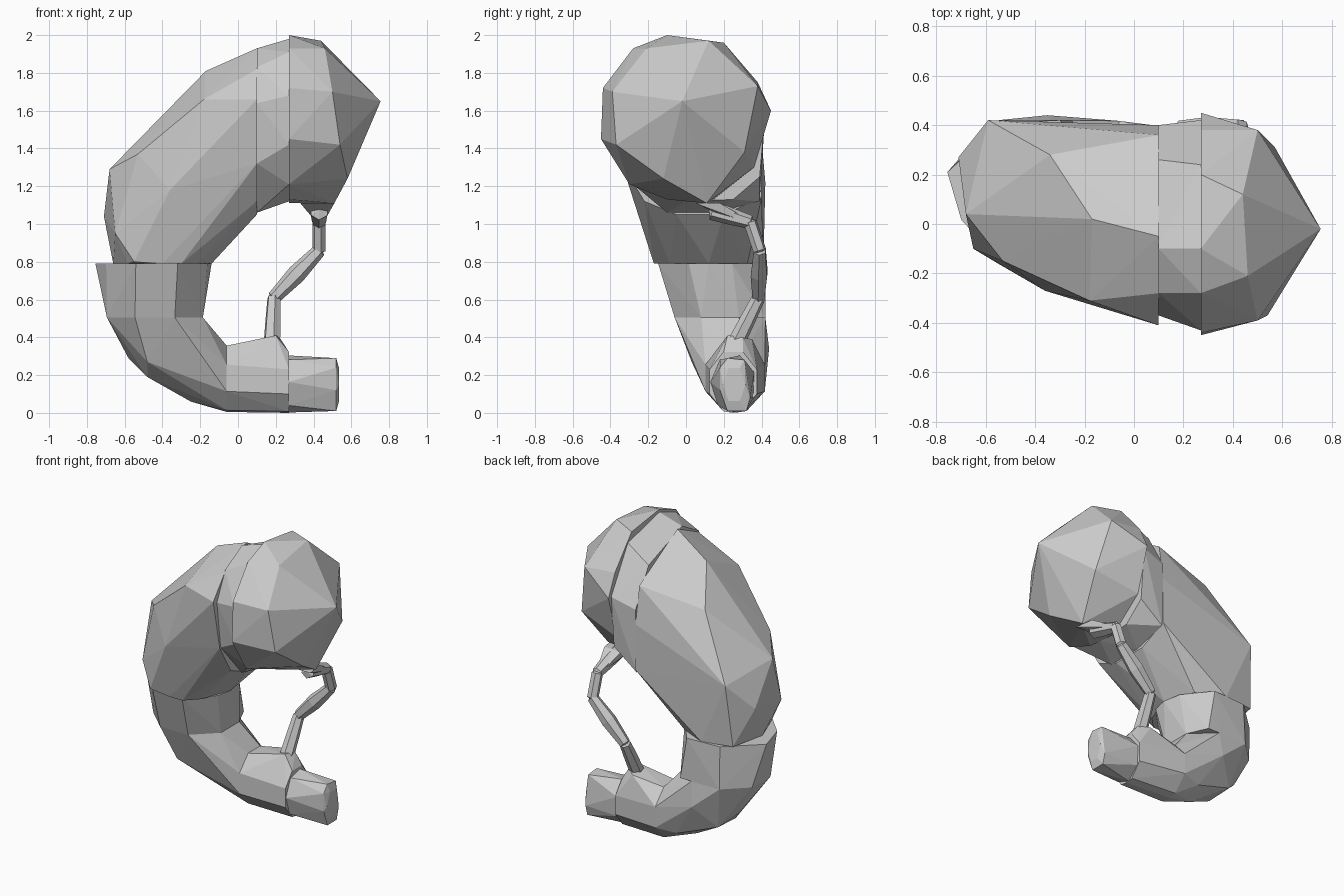
import bpy, bmesh
from math import sin, cos, pi
from mathutils import Vector


def ring_x(x, y, z, ry, rz, n=8, turn=0.0):
    """Polygon in a plane of constant x."""
    return [(x, y + ry * cos(2 * pi * i / n + turn), z + rz * sin(2 * pi * i / n + turn)) for i in range(n)]


def ring_z(z, x, y, rx, ry, n=8, turn=0.0):
    """Polygon in a plane of constant z."""
    return [(x + rx * cos(2 * pi * i / n + turn), y + ry * sin(2 * pi * i / n + turn), z) for i in range(n)]


def section_x(x, *yz):
    """Free cross-section in a plane of constant x."""
    return [(x, y, z) for y, z in yz]


def hull(name, points):
    """Faceted convex solid around the points."""
    bm = bmesh.new()
    for p in points:
        bm.verts.new(p)
    bmesh.ops.convex_hull(bm, input=bm.verts[:])
    loose = [v for v in bm.verts if not v.link_faces]
    bmesh.ops.delete(bm, geom=loose, context='VERTS')
    bmesh.ops.recalc_face_normals(bm, faces=bm.faces[:])
    mesh = bpy.data.meshes.new(name)
    bm.to_mesh(mesh)
    bm.free()
    obj = bpy.data.objects.new(name, mesh)
    bpy.context.collection.objects.link(obj)
    return obj


T = pi / 8

# Rounded dome at the upper right
hull("upper_dome",
     section_x(0.27, (-0.45, 1.45), (-0.44, 1.72), (-0.28, 1.93), (-0.1, 2.0), (0.2, 1.96),
               (0.38, 1.75), (0.45, 1.6), (0.36, 1.3), (0.12, 1.11), (-0.1, 1.13), (-0.30, 1.21))
     + [(0.755, -0.02, 1.65), (0.51, 0.11, 1.11), (0.44, 0.12, 1.97), (0.46, -0.21, 1.93),
        (0.54, -0.37, 1.42), (0.50, -0.39, 1.70), (0.57, 0.31, 1.38), (0.50, 0.38, 1.73),
        (0.58, -0.12, 1.24)])

# Narrow band joining the dome and the body
hull("upper_band",
     section_x(0.10, (-0.37, 1.64), (-0.33, 1.32), (-0.1, 1.06), (0.15, 1.06), (0.39, 1.12),
               (0.40, 1.55), (0.26, 1.80), (-0.1, 1.93), (-0.28, 1.83))
     + section_x(0.27, (-0.43, 1.68), (-0.41, 1.42), (-0.28, 1.21), (0.0, 1.12), (0.25, 1.13),
                 (0.39, 1.25), (0.42, 1.60), (0.24, 1.90), (-0.1, 1.98), (-0.28, 1.91)))

# Large tapering body
hull("main_body",
     section_x(0.10, (-0.41, 1.66), (-0.34, 1.32), (-0.22, 1.12), (-0.05, 1.05), (0.20, 1.05),
               (0.40, 1.14), (0.40, 1.45), (0.36, 1.70), (-0.05, 1.93), (-0.28, 1.82))
     + ring_z(0.79, -0.40, 0.12, 0.26, 0.29, 8)
     + [(-0.17, 0.02, 1.81), (-0.34, 0.28, 1.62), (-0.18, -0.31, 1.66), (-0.53, -0.15, 1.37),
        (-0.36, -0.27, 1.18), (-0.68, 0.04, 1.29), (-0.59, 0.42, 1.22), (-0.71, 0.27, 1.04),
        (-0.65, -0.10, 0.95), (-0.62, 0.38, 0.80), (-0.30, -0.17, 0.79), (-0.55, -0.16, 0.80)])

# Waist segment
hull("waist",
     ring_z(0.79, -0.43, 0.13, 0.29, 0.30, 8, T)
     + ring_z(0.505, -0.44, 0.18, 0.275, 0.26, 8, T)
     + [(-0.755, 0.21, 0.79), (-0.14, 0.12, 0.79), (-0.30, 0.42, 0.79), (-0.25, 0.42, 0.505)])

# Bend toward the foot
hull("lower_bend",
     ring_z(0.505, -0.44, 0.18, 0.275, 0.26, 8, T)
     + ring_x(-0.06, 0.26, 0.185, 0.17, 0.185, 8, T)
     + [(-0.58, 0.27, 0.29), (-0.48, 0.15, 0.19), (-0.48, 0.34, 0.20), (-0.25, 0.24, 0.06),
        (-0.35, 0.44, 0.34), (-0.48, 0.03, 0.27), (-0.20, 0.38, 0.10), (-0.06, 0.27, 0.005)])

# Foot block with a raised neck, and its end piece
hull("lower_block",
     ring_x(-0.06, 0.26, 0.185, 0.17, 0.185, 8, T)
     + ring_x(0.27, 0.25, 0.165, 0.135, 0.17, 8, T)
     + [(-0.06, 0.27, 0.005), (0.27, 0.25, 0.0)]
     + [(0.13, 0.24, 0.39), (0.20, 0.22, 0.41), (0.22, 0.30, 0.40), (0.16, 0.35, 0.39)])
hull("outlet_end",
     ring_x(0.27, 0.25, 0.155, 0.12, 0.155, 7, T)
     + section_x(0.52, (0.18, 0.24), (0.22, 0.29), (0.31, 0.28), (0.34, 0.08),
                 (0.32, 0.01), (0.22, 0.01), (0.18, 0.12))
     + ring_x(0.535, 0.255, 0.15, 0.06, 0.10, 6))

# Funnel under the dome, leading to the thin tube
hull("funnel",
     [(0.33, 0.05, 1.11), (0.51, 0.05, 1.11), (0.36, 0.18, 1.11), (0.49, 0.18, 1.11)]
     + ring_z(1.02, 0.43, 0.29, 0.03, 0.05, 5))

# Thin tube: one tapered solid per stretch of the path, swollen in the middle
path = [(0.43, 0.14, 1.07), (0.43, 0.34, 1.01), (0.43, 0.39, 0.86),
        (0.19, 0.385, 0.61), (0.18, 0.27, 0.38)]
radii = [0.05, 0.036, 0.036, 0.036, 0.046]
swell = [0.045, 0.036, 0.05, 0.042]
for i in range(len(path) - 1):
    a, b = Vector(path[i]), Vector(path[i + 1])
    d = (b - a).normalized()
    u = d.cross(Vector((0.3, 1, 0.2))).normalized()
    v = d.cross(u)
    pts = []
    for c, r in ((a, radii[i]), ((a + b) / 2, swell[i]), (b, radii[i + 1])):
        pts += [c + r * (u * cos(k * pi / 3) + v * sin(k * pi / 3)) for k in range(6)]
    hull("thin_tube_%d" % (i + 1), pts + [a - d * 0.02, b + d * 0.02])
